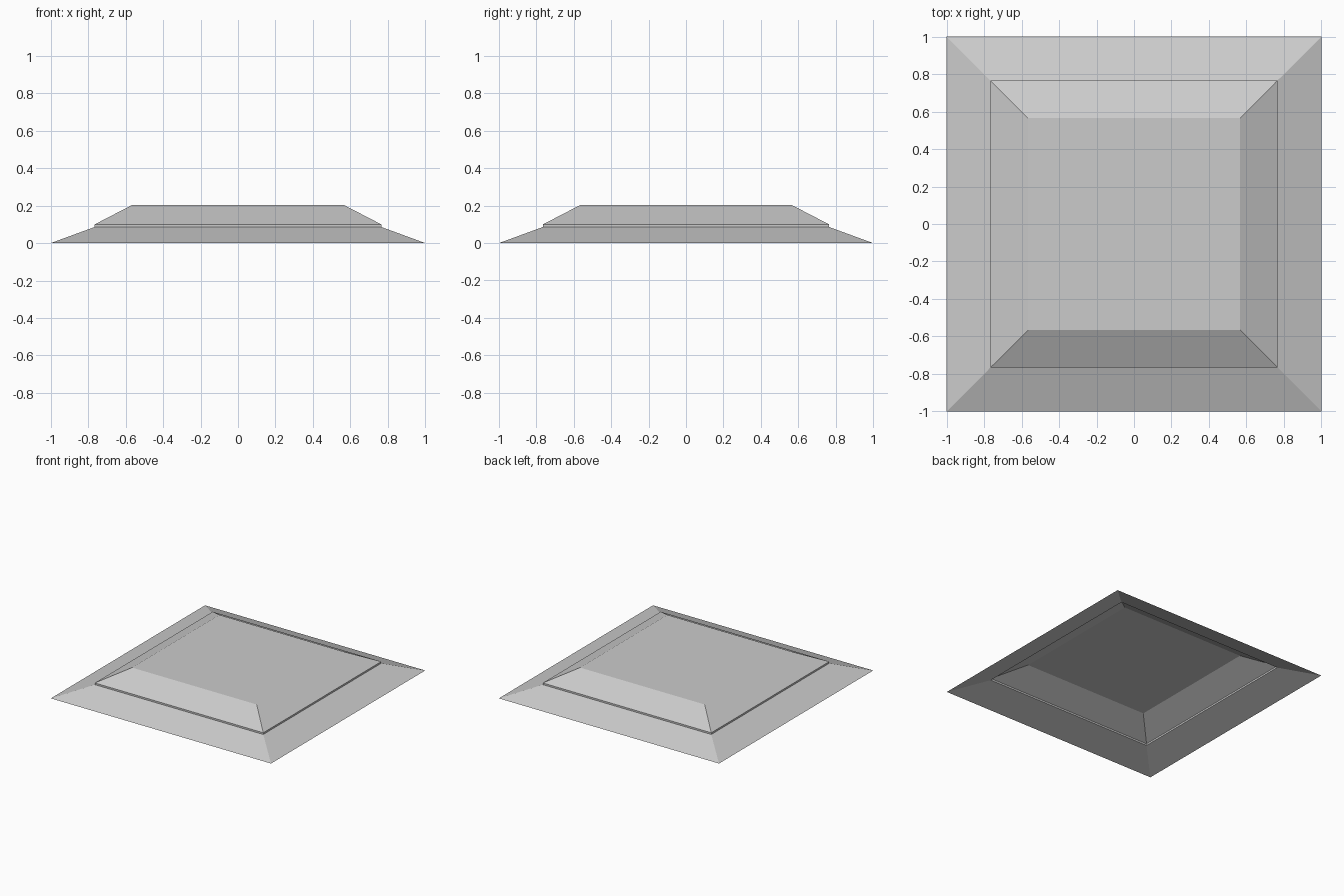
import bpy
import bmesh

cube = bpy.data.objects.get("Cube")
if cube:
    bpy.data.objects.remove(cube, do_unlink=True)

# One plain grey for the whole shell
grey = bpy.data.materials.new("plain grey")
grey.use_nodes = True
colour = (0.6, 0.6, 0.6, 1)
grey.diffuse_color = colour
grey.node_tree.nodes["Principled BSDF"].inputs["Base Color"].default_value = colour


def square_shell(name, rings, closed_top=False):
    """Open square shell through (half width, height) rings, bottom to top."""
    bm = bmesh.new()
    loops = [[bm.verts.new((sx * r, sy * r, z))
              for sx, sy in ((-1, -1), (1, -1), (1, 1), (-1, 1))]
             for r, z in rings]
    for low, high in zip(loops, loops[1:]):
        for i in range(4):
            j = (i + 1) % 4
            bm.faces.new((low[i], low[j], high[j], high[i]))
    if closed_top:
        bm.faces.new(loops[-1])
    mesh = bpy.data.meshes.new(name)
    bm.to_mesh(mesh)
    bm.free()
    mesh.materials.append(grey)
    obj = bpy.data.objects.new(name, mesh)
    bpy.context.collection.objects.link(obj)
    return obj


# Shallow sloping border, open underneath
square_shell("sloping_skirt", [(1, 0), (0.765, 0.086)])

# Raised cap: short upright lip, chamfer and flat top
square_shell("raised_cap", [(0.765, 0.086), (0.765, 0.10), (0.566, 0.203)],
             closed_top=True)
